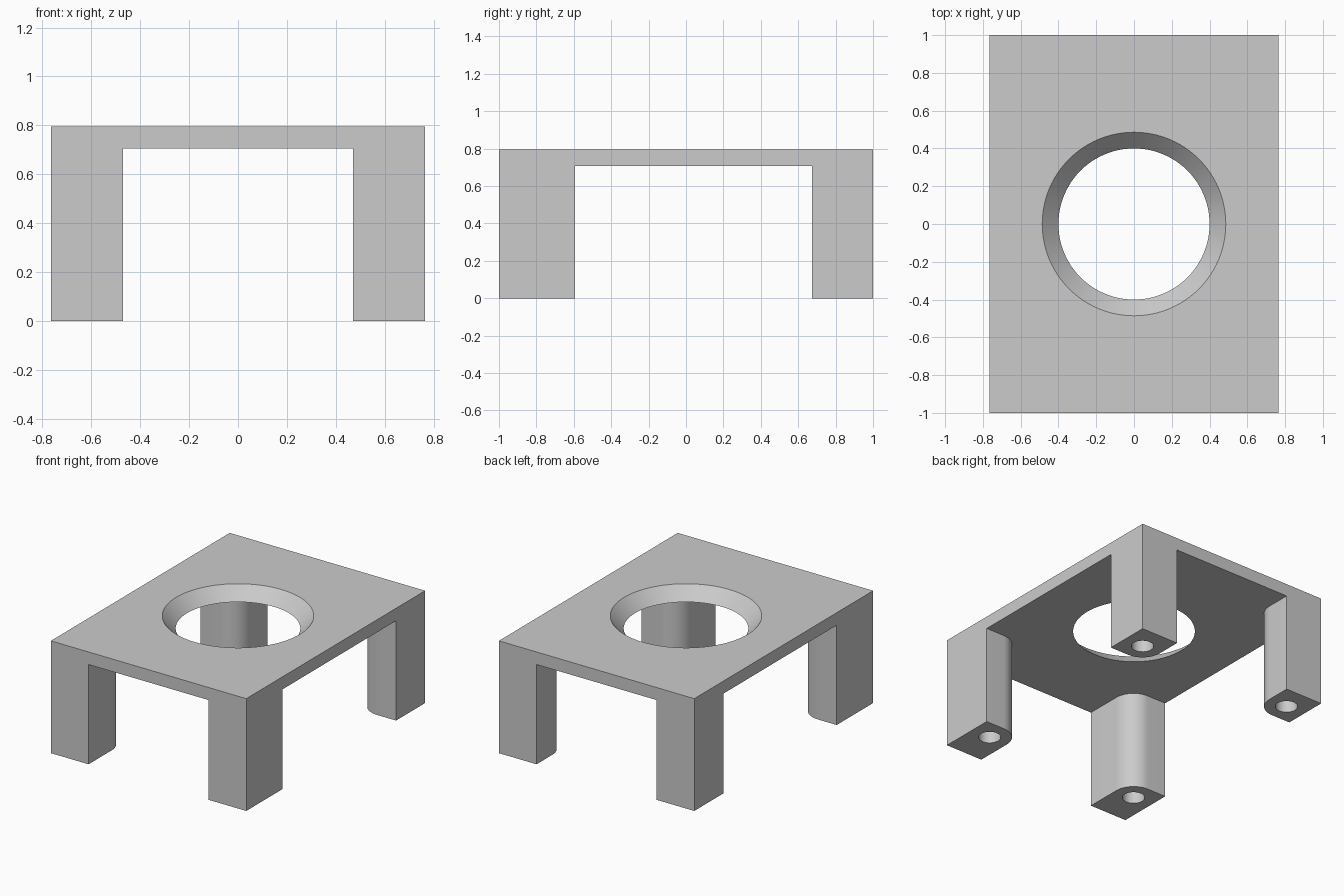
import bpy
import bmesh
from math import cos, sin, pi

default = bpy.data.objects.get("Cube")
if default:
    bpy.data.objects.remove(default, do_unlink=True)

# Main dimensions
HALF_X, HALF_Y, HEIGHT = 0.765, 1.0, 0.795
UNDERSIDE = 0.706            # lower face of the top plate
LEG_X = 0.47                 # inner side of every leg
LEG_FRONT, LEG_BACK = 0.593, 0.675
ROUND = 0.147                # rounding of the inner leg corners
HOLE_R, HOLE_DEPTH = 0.073, 0.4

grey = bpy.data.materials.new("light_grey")
grey.use_nodes = True
colour = (0.6, 0.6, 0.6, 1.0)
grey.diffuse_color = colour
grey.node_tree.nodes["Principled BSDF"].inputs["Base Color"].default_value = colour


def loft(name, lower, upper, z0, z1):
    """Closed solid between two outlines with the same number of points."""
    bm = bmesh.new()
    a = [bm.verts.new((x, y, z0)) for x, y in lower]
    b = [bm.verts.new((x, y, z1)) for x, y in upper]
    n = len(a)
    bm.faces.new(a[::-1])
    bm.faces.new(b)
    for i in range(n):
        j = (i + 1) % n
        bm.faces.new((a[i], a[j], b[j], b[i]))
    bmesh.ops.recalc_face_normals(bm, faces=bm.faces)
    mesh = bpy.data.meshes.new(name)
    bm.to_mesh(mesh)
    bm.free()
    mesh.materials.append(grey)
    obj = bpy.data.objects.new(name, mesh)
    bpy.context.collection.objects.link(obj)
    return obj


def circle(cx, cy, r, n):
    return [(cx + r * cos(2 * pi * i / n), cy + r * sin(2 * pi * i / n)) for i in range(n)]


def cut(target, cutter):
    mod = target.modifiers.new(cutter.name, 'BOOLEAN')
    mod.operation = 'DIFFERENCE'
    mod.solver = 'EXACT'
    mod.object = cutter
    bpy.context.view_layer.objects.active = target
    bpy.ops.object.modifier_apply(modifier=mod.name)
    bpy.data.objects.remove(cutter, do_unlink=True)


# Solid block that becomes the plate and legs
block = [(-HALF_X, -HALF_Y), (HALF_X, -HALF_Y), (HALF_X, HALF_Y), (-HALF_X, HALF_Y)]
stand = loft("four_legged_stand", block, block, 0, HEIGHT)

# Cross-shaped space between the legs, with rounded corners
corners = [(1, 1), (-1, 1), (-1, -1), (1, -1)]
cross = []
for sx, sy in corners:
    leg_y = LEG_BACK if sy > 0 else LEG_FRONT
    pts = [(HALF_X + 0.2, leg_y)]
    for i in range(17):
        t = 1.5 * pi - 0.5 * pi * i / 16
        pts.append((LEG_X + ROUND + ROUND * cos(t), leg_y + ROUND + ROUND * sin(t)))
    pts.append((LEG_X, HALF_Y + 0.2))
    pts = [(sx * x, sy * y) for x, y in pts]
    cross += pts if sx * sy > 0 else pts[::-1]
cut(stand, loft("leg_gap", cross, cross, -0.2, UNDERSIDE))

# Tapered round opening in the plate
slope = (0.486 - 0.4) / (HEIGHT - UNDERSIDE)
extra = 0.05
cut(stand, loft("tapered_opening",
                circle(0, 0, 0.4 - slope * extra, 96),
                circle(0, 0, 0.486 + slope * extra, 96),
                UNDERSIDE - extra, HEIGHT + extra))

# Blind hole in each foot, concentric with the rounded corner
for sx, sy in corners:
    leg_y = LEG_BACK if sy > 0 else LEG_FRONT
    ring = circle(sx * (LEG_X + ROUND), sy * (leg_y + ROUND), HOLE_R, 32)
    cut(stand, loft("foot_hole", ring, ring, -0.1, HOLE_DEPTH))

bpy.ops.object.select_all(action='DESELECT')
stand.select_set(True)
bpy.context.view_layer.objects.active = stand
bpy.ops.object.shade_smooth_by_angle()
